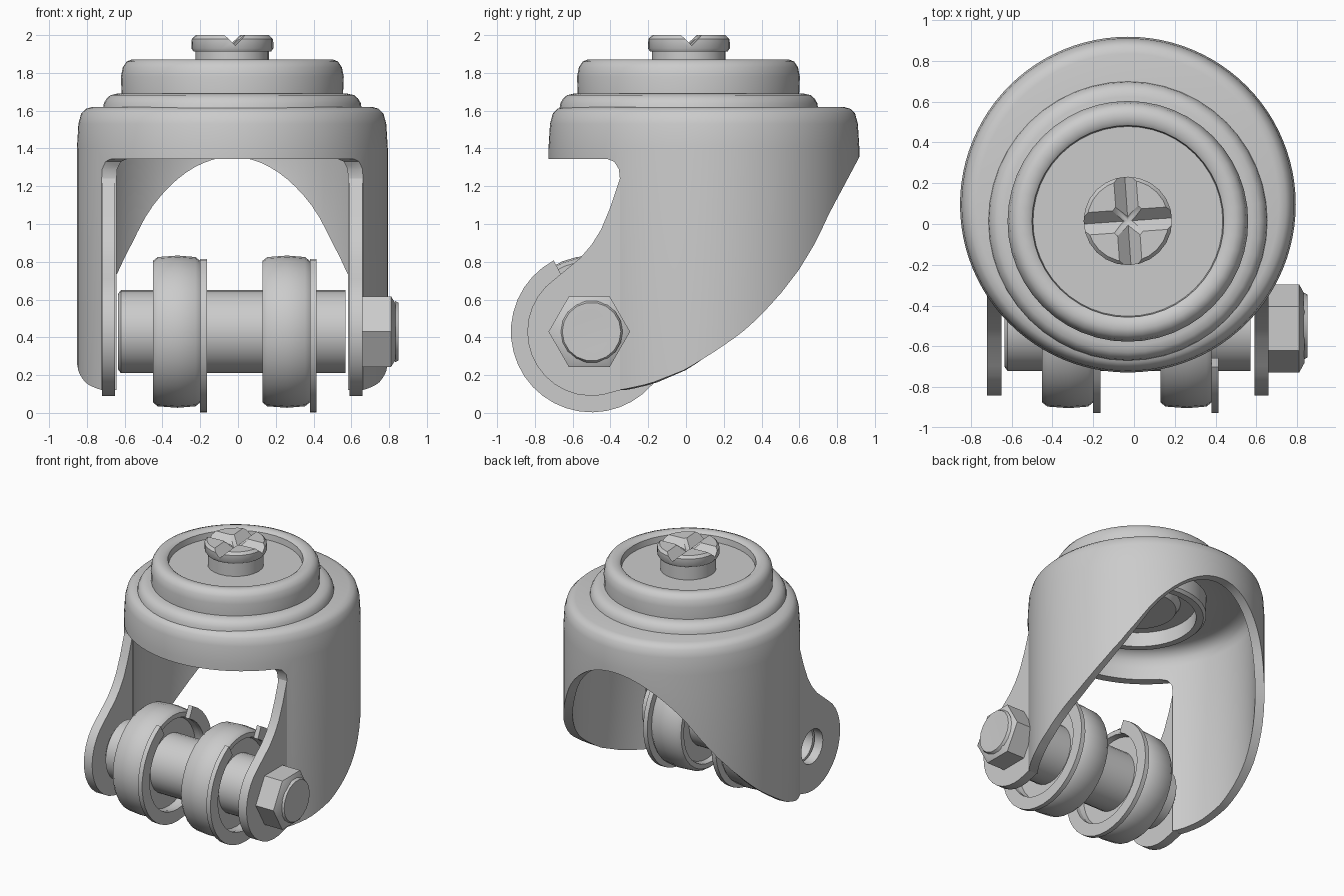
import bpy, bmesh, math
from mathutils import Matrix

if "Cube" in bpy.data.objects:
    bpy.data.objects.remove(bpy.data.objects["Cube"])

steel = bpy.data.materials.new("grey steel")
steel.use_nodes = True
steel.diffuse_color = (0.6, 0.6, 0.6, 1)
steel.node_tree.nodes["Principled BSDF"].inputs["Base Color"].default_value = (0.6, 0.6, 0.6, 1)

CX = -0.03                # fork centre line
AXLE = (-0.5, 0.43)       # axle position in y, z
WALL, R_OUT = 0.065, 0.823
SHELL_Y = 0.095           # centre of the round shell


def finish(name, bm):
    """Turn a bmesh into a named, shaded object."""
    bmesh.ops.remove_doubles(bm, verts=bm.verts, dist=0.0005)
    bmesh.ops.recalc_face_normals(bm, faces=bm.faces)
    mesh = bpy.data.meshes.new(name)
    bm.to_mesh(mesh)
    bm.free()
    mesh.materials.append(steel)
    ob = bpy.data.objects.new(name, mesh)
    bpy.context.collection.objects.link(ob)
    shade(ob)
    return ob


def shade(ob):
    bpy.ops.object.select_all(action='DESELECT')
    ob.select_set(True)
    bpy.context.view_layer.objects.active = ob
    bpy.ops.object.shade_smooth_by_angle(angle=math.radians(35))


def lathe(name, profile, place, sides=48, closed=False, start=0, sweep=360):
    """Spin (radius, height) points about z, then place the result."""
    bm = bmesh.new()
    verts = [bm.verts.new((r, 0, h)) for r, h in profile]
    edges = [bm.edges.new(p) for p in zip(verts, verts[1:])]
    if closed:
        edges.append(bm.edges.new((verts[-1], verts[0])))
    full = sweep == 360
    bmesh.ops.rotate(bm, verts=verts, matrix=Matrix.Rotation(math.radians(start), 3, 'Z'))
    bmesh.ops.spin(bm, geom=verts + edges, axis=(0, 0, 1), cent=(0, 0, 0),
                   steps=sides, angle=math.radians(sweep), use_merge=full)
    if not full:
        bmesh.ops.holes_fill(bm, edges=[e for e in bm.edges if e.is_boundary])
    bmesh.ops.transform(bm, matrix=place, verts=bm.verts)
    return finish(name, bm)


def prism(name, outline, x0, x1):
    """Extrude a side outline of (y, z) points from x0 to x1."""
    bm = bmesh.new()
    face = bm.faces.new([bm.verts.new((x0, y, z)) for y, z in outline])
    moved = bmesh.ops.extrude_face_region(bm, geom=[face])["geom"]
    bmesh.ops.translate(bm, vec=(x1 - x0, 0, 0),
                        verts=[v for v in moved if isinstance(v, bmesh.types.BMVert)])
    return finish(name, bm)


def subtract(ob, cutter):
    """Cut one object out of another and drop the cutter."""
    cutter.hide_render = True
    mod = ob.modifiers.new("cut", 'BOOLEAN')
    mod.object, mod.operation, mod.solver = cutter, 'DIFFERENCE', 'EXACT'
    bpy.context.view_layer.objects.active = ob
    bpy.ops.object.modifier_apply(modifier=mod.name)
    bpy.data.objects.remove(cutter)
    shade(ob)


def upright(y):
    return Matrix.Translation((CX, y, 0))


# axle frame: local z runs along world x, local x points along +y
ALONG_X = Matrix.Translation((0, *AXLE)) @ Matrix(((0, 0, 1, 0), (1, 0, 0, 0), (0, 1, 0, 0), (0, 0, 0, 1)))

# lower edge of the shell, swept up towards the back
back_curve = [(-0.35, 0.12), (-0.19, 0.155), (0, 0.23), (0.16, 0.33), (0.29, 0.42), (0.39, 0.51),
              (0.5, 0.63), (0.6, 0.76), (0.69, 0.91), (0.76, 1.06), (0.83, 1.19), (0.918, 1.355)]


def lower_edge(y):
    y = min(max(y, back_curve[0][0]), back_curve[-1][0])
    for (y0, z0), (y1, z1) in zip(back_curve, back_curve[1:]):
        if y <= y1:
            return z0 + (z1 - z0) * (y - y0) / (y1 - y0)


# fork shell: a round cup whose rim follows the lower edge on both wall faces
r_in = R_OUT - WALL
shell = lathe("fork_shell", [
    (0.42, 1.62), (0.74, 1.62), (0.775, 1.61), (0.8, 1.585), (0.815, 1.53), (R_OUT, 1.4),
    (R_OUT, 0), (r_in, 0), (r_in, 1.44), (0.745, 1.49), (0.715, 1.53), (0.66, 1.55), (0.42, 1.55)],
    upright(SHELL_Y), 96, closed=True)
for v in shell.data.vertices:
    if v.co.z < 0.001:
        reach = R_OUT / math.hypot(v.co.x - CX, v.co.y - SHELL_Y)
        v.co.z = lower_edge(SHELL_Y + (v.co.y - SHELL_Y) * reach)

# front opening between the legs, with a rounded upper corner
subtract(shell, prism("opening_cutter", [
    (-1, -0.1), (-0.35, -0.1), (-0.35, 1.24), (-0.355, 1.29), (-0.38, 1.33), (-0.42, 1.345),
    (-1, 1.345)], -1.2, 1.2))

# flat legs carrying the axle
leg_outline = [(-0.35, 1.24), (-0.4, 1.09), (-0.45, 0.97), (-0.5, 0.89), (-0.56, 0.82)]
for i in range(15):
    a = math.radians(125 + i * 11)
    leg_outline.append((AXLE[0] + 0.34 * math.cos(a), AXLE[1] + 0.34 * math.sin(a)))
leg_outline.append((-0.35, 0.12))
right_leg = prism("right_leg", leg_outline, CX - 0.69, CX - 0.62)
prism("left_leg", leg_outline, CX + 0.62, CX + 0.69)
subtract(right_leg, lathe("hole_cutter", [(0, -1), (0.13, -1), (0.13, 0), (0, 0)], ALONG_X, 24))

# swivel housing on top, with a recessed disc
lathe("swivel_flange", [(0.5, 1.6), (0.685, 1.61), (0.68, 1.64), (0.665, 1.665), (0.645, 1.682),
                        (0.61, 1.69), (0.5, 1.69)], upright(0.015), closed=True)
lathe("swivel_cap", [(0, 1.66), (0.585, 1.66), (0.59, 1.78), (0.58, 1.83), (0.56, 1.86), (0.53, 1.872),
                     (0.49, 1.87), (0.47, 1.855), (0.465, 1.81), (0, 1.81)], upright(0.013))

# bearing seat beneath the shell top: a lip around a shallow boss
lathe("bearing_seat", [(0, 1.5), (0.26, 1.5), (0.29, 1.55), (0.4, 1.55), (0.4, 1.44),
                       (0.45, 1.44), (0.47, 1.46), (0.47, 1.6), (0, 1.61)], upright(0.015))

# centre screw with a cross-shaped drive
lathe("screw_stem", [(0, 1.78), (0.195, 1.78), (0.195, 1.915), (0, 1.915)], upright(0.015), 24)
head = lathe("screw_head", [(0, 1.912), (0.205, 1.912), (0.217, 1.93), (0.217, 1.98), (0.2, 2),
                            (0.09, 2), (0, 1.93)], upright(0.015), 24)
for turn in (0, 90):
    slot = prism("slot_cutter", [(-0.075, 2.02), (0, 1.945), (0.075, 2.02)], -0.4, 0.4)
    slot.data.transform(upright(0.015) @ Matrix.Rotation(math.radians(turn + 4), 4, 'Z'))
    subtract(head, slot)

# axle sleeve, hollow at the open end
lathe("axle_sleeve", [(0, -0.5), (0.13, -0.5), (0.13, -0.635), (0.2, -0.635), (0.22, -0.62),
                      (0.22, 0.57), (0, 0.57)], ALONG_X, 28)

# two crowned rollers, each with an open retaining ring
for label, x in (("right", -0.45), ("left", 0.13)):
    spot = Matrix.Translation((x, 0, 0)) @ ALONG_X
    lathe(label + "_roller", [
        (0.2, 0.04), (0.33, 0.04), (0.34, 0), (0.375, 0), (0.395, 0.025), (0.403, 0.13), (0.395, 0.225),
        (0.375, 0.25), (0.34, 0.25), (0.33, 0.21), (0.2, 0.21)], spot, 32, closed=True)
    lathe(label + "_retaining_ring", [(0.335, 0.25), (0.427, 0.25), (0.427, 0.285), (0.335, 0.285)],
          spot, 32, closed=True, start=118, sweep=306)

# hexagonal bolt head with a low round boss
lathe("bolt_head", [(0, 0.655), (0.216, 0.655), (0.216, 0.81), (0.17, 0.835), (0, 0.835)],
      Matrix.Translation((0, -0.012, 0)) @ ALONG_X, 6)
lathe("bolt_boss", [(0, 0.83), (0.165, 0.83), (0.155, 0.85), (0.1, 0.85), (0, 0.845)], ALONG_X, 18)
